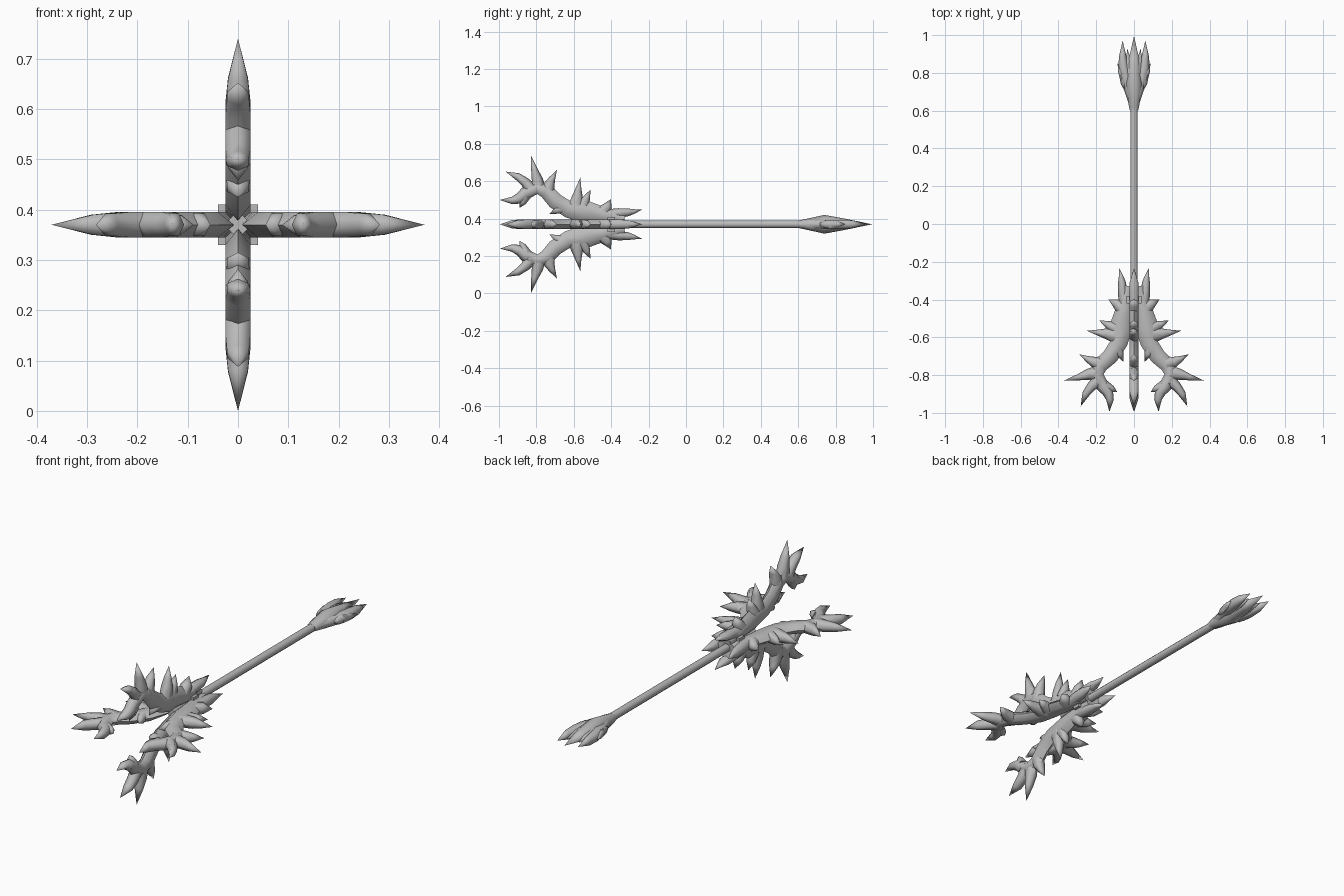
import bpy, bmesh, math
from mathutils import Vector

cube = bpy.data.objects.get("Cube")
if cube:
    bpy.data.objects.remove(cube, do_unlink=True)

MID = 0.37  # height of the staff axis

mat = bpy.data.materials.new("grey metal")
mat.use_nodes = True
GREY = (0.5, 0.5, 0.5, 1)
mat.diffuse_color = GREY
mat.node_tree.nodes["Principled BSDF"].inputs["Base Color"].default_value = GREY


def loft(bm, path, thick):
    """Six-sided tapering limb along (y, r, half width) points in the local YZ plane."""
    pts = [Vector((0, y, r)) for y, r, w in path]
    rings = []
    for i, (y, r, w) in enumerate(path):
        d = (pts[min(i + 1, len(pts) - 1)] - pts[max(i - 1, 0)]).normalized()
        side = Vector((0, -d.z, d.y))
        if w == 0:
            rings.append([bm.verts.new(pts[i])])
            continue
        t = min(thick, w * 1.1)
        ring = []
        for k in range(6):
            a = k * math.pi / 3
            off = side * (w * math.cos(a)) + Vector((t * math.sin(a) / math.sin(math.pi / 3), 0, 0))
            ring.append(bm.verts.new(pts[i] + off))
        rings.append(ring)
    for a, b in zip(rings, rings[1:]):
        for k in range(6):
            n = (k + 1) % 6
            if len(a) == 1:
                bm.faces.new((a[0], b[n], b[k]))
            elif len(b) == 1:
                bm.faces.new((a[k], a[n], b[0]))
            else:
                bm.faces.new((a[k], a[n], b[n], b[k]))
    for ring in (rings[0], rings[-1]):
        if len(ring) == 6:
            bm.faces.new(ring)


def finish(name, bm, turn=0, angle=65):
    """Turn a bmesh into a shaded object, rotated about the staff axis."""
    bmesh.ops.recalc_face_normals(bm, faces=bm.faces)
    mesh = bpy.data.meshes.new(name)
    bm.to_mesh(mesh)
    bm.free()
    mesh.materials.append(mat)
    ob = bpy.data.objects.new(name, mesh)
    bpy.context.collection.objects.link(ob)
    ob.location.z = MID
    ob.rotation_euler.y = turn
    bpy.ops.object.select_all(action='DESELECT')
    ob.select_set(True)
    bpy.context.view_layer.objects.active = ob
    bpy.ops.object.shade_smooth_by_angle(angle=math.radians(angle))


def limbs(name, paths, thick, turn=0):
    bm = bmesh.new()
    for path in paths:
        loft(bm, path, thick)
    finish(name, bm, turn)


# Curved thorny horn: main arm first, then its spikes
HORN = [
    [(-.33, .025, .03), (-.45, .05, .045), (-.55, .07, .062), (-.63, .08, .045), (-.70, .125, .043),
     (-.75, .18, .04), (-.80, .195, .034), (-.86, .165, .034), (-.89, .138, .03), (-.93, .127, .02),
     (-.995, .13, 0)],
    [(-.42, .05, .03), (-.36, .06, .026), (-.31, .064, .021), (-.28, .068, .013), (-.235, .078, 0)],
    [(-.45, .06, .04), (-.42, .095, .025), (-.40, .135, 0)],
    [(-.55, .10, .035), (-.53, .145, .018), (-.51, .185, 0)],
    [(-.59, .08, .05), (-.58, .15, .028), (-.575, .19, .016), (-.565, .25, 0)],
    [(-.65, .09, .035), (-.69, .075, .02), (-.73, .055, 0)],
    [(-.74, .17, .04), (-.73, .215, .028), (-.715, .245, .017), (-.69, .29, 0)],
    [(-.79, .19, .04), (-.795, .24, .03), (-.81, .29, .018), (-.83, .37, 0)],
    [(-.83, .19, .035), (-.86, .225, .026), (-.90, .255, .02), (-.965, .282, 0)],
    [(-.86, .15, .03), (-.873, .115, .017), (-.89, .088, 0)],
]
for i, side in enumerate(("upper", "left", "lower", "right")):
    limbs(side + "_horn", HORN, .025, i * math.pi / 2)

# Spearhead: central blade and a flame with barbs on each side
BLADE = [(.60, 0, .02), (.63, 0, .026), (.74, 0, .05), (.85, 0, .03), (.995, 0, 0)]
limbs("spear_blade", [BLADE], .04)
FLAME = [
    [(.63, .01, .015), (.72, .025, .03), (.78, .045, .03), (.83, .055, .029), (.89, .06, .019), (.97, .06, 0)],
    [(.79, .05, .03), (.74, .052, .017), (.70, .045, 0)],
    [(.77, .055, .02), (.81, .07, .015), (.85, .087, 0)],
    [(.80, .02, .025), (.86, .03, .015), (.93, .035, 0)],
]
for name, turn in (("left_flame", math.pi / 2), ("right_flame", -math.pi / 2)):
    limbs(name, FLAME, .024, turn)

# Shaft
bm = bmesh.new()
bmesh.ops.create_cone(bm, cap_ends=True, segments=8, radius1=.021, radius2=.021, depth=1.18)
for v in bm.verts:
    v.co = (v.co.x, v.co.z + .04, v.co.y)
finish("shaft", bm, math.pi / 8, 50)

# Square collar where the horns meet the shaft
bm = bmesh.new()
bmesh.ops.create_cube(bm, size=1)
for v in bm.verts:
    v.co = (v.co.x * .08, v.co.y * .04 - .40, v.co.z * .08)
finish("collar", bm, 0, 30)
